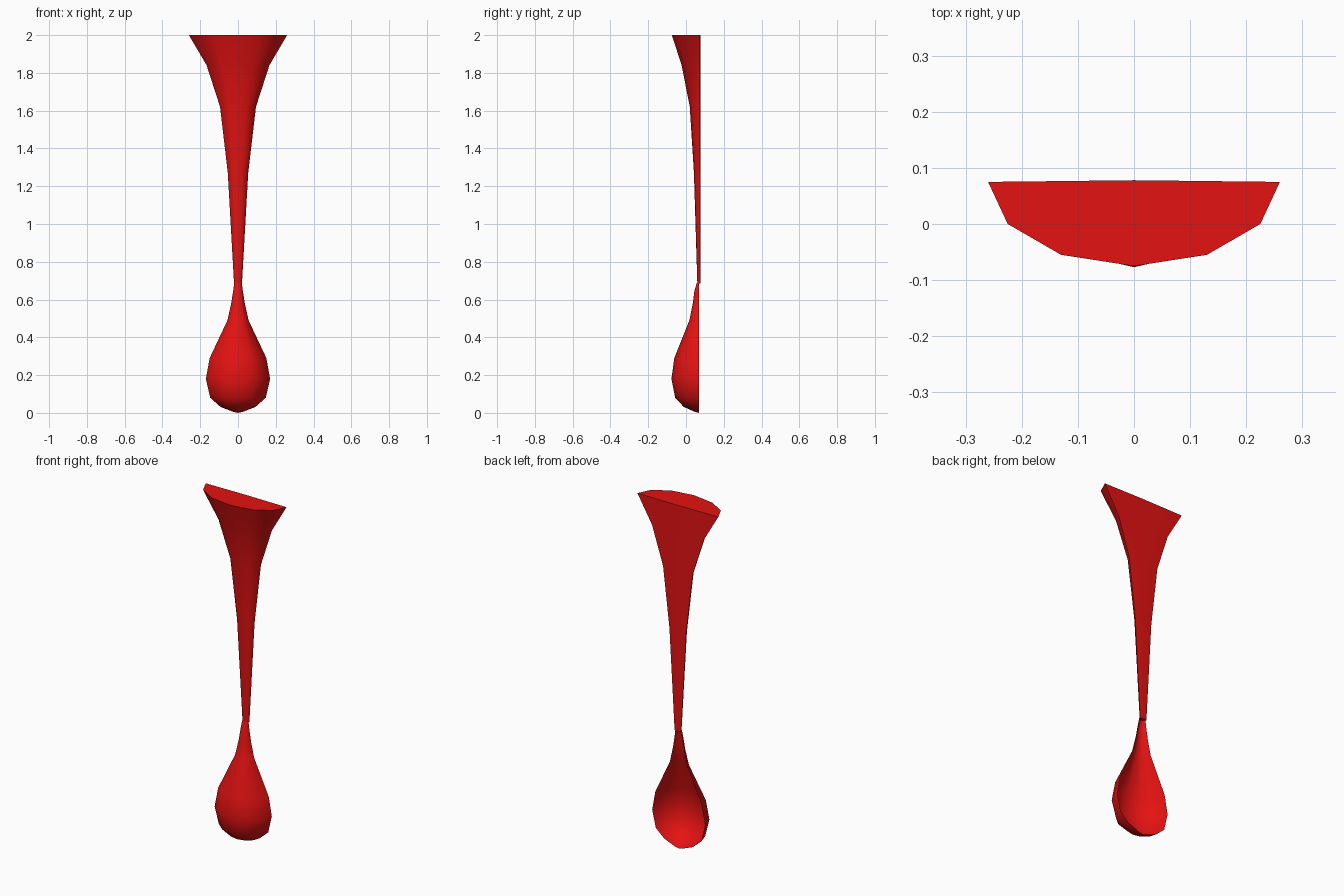
import bpy, bmesh
from math import cos, sin, pi, radians

cube = bpy.data.objects.get("Cube")
if cube:
    bpy.data.objects.remove(cube)

red = bpy.data.materials.new("drip red")
red.use_nodes = True
red.diffuse_color = (0.78, 0.006, 0.006, 1)
red.node_tree.nodes["Principled BSDF"].inputs["Base Color"].default_value = red.diffuse_color

SEGMENTS = 6


def half_loft(name, rings, back_y, ridge=None, tip_z=None):
    """Loft half-ellipse rings (height, half width, depth) that bulge to the front."""
    bm = bmesh.new()
    rows = []
    for z, width, depth in rings:
        angles = [pi * i / SEGMENTS for i in range(SEGMENTS + 1)]
        rows.append([bm.verts.new((-width * cos(a), back_y - depth * sin(a), z))
                     for a in angles])
    for low, high in zip(rows, rows[1:]):
        for i in range(SEGMENTS):
            bm.faces.new((low[i], low[i + 1], high[i + 1], high[i]))
    if ridge is not None:
        # Closed back with a faint centre ridge, and flat end caps
        spine = [bm.verts.new((0, back_y + ridge, r[0])) for r in rings]
        for j in range(len(rows) - 1):
            low, high = rows[j], rows[j + 1]
            bm.faces.new((spine[j], spine[j + 1], high[0], low[0]))
            bm.faces.new((low[-1], high[-1], spine[j + 1], spine[j]))
        bm.faces.new(rows[-1] + [spine[-1]])
        bm.faces.new(list(reversed(rows[0])) + [spine[0]])
        bmesh.ops.recalc_face_normals(bm, faces=bm.faces[:])
    if tip_z is not None:
        # Rounded bottom
        tip = bm.verts.new((0, back_y, tip_z))
        for i in range(SEGMENTS):
            bm.faces.new((tip, rows[0][i + 1], rows[0][i]))
    mesh = bpy.data.meshes.new(name)
    bm.to_mesh(mesh)
    bm.free()
    mesh.materials.append(red)
    obj = bpy.data.objects.new(name, mesh)
    bpy.context.collection.objects.link(obj)
    bpy.ops.object.select_all(action='DESELECT')
    bpy.context.view_layer.objects.active = obj
    obj.select_set(True)
    bpy.ops.object.shade_smooth_by_angle(angle=radians(55))
    return obj


# Flared upper stem, solid with a flat back
half_loft("flared_stem", [
    (0.685, 0.021, 0.015), (1.27, 0.054, 0.033), (1.62, 0.095, 0.055),
    (1.84, 0.166, 0.098), (2.0, 0.26, 0.15)], back_y=0.075, ridge=0.003)

# Hanging drop, a half shell open at the back
half_loft("hanging_drop", [
    (0.005, 0.025, 0.02), (0.032, 0.093, 0.08), (0.08, 0.147, 0.125),
    (0.18, 0.17, 0.145), (0.29, 0.15, 0.13), (0.49, 0.056, 0.05),
    (0.58, 0.036, 0.032), (0.65, 0.025, 0.023), (0.69, 0.02, 0.01)],
    back_y=0.068, tip_z=0.0)
